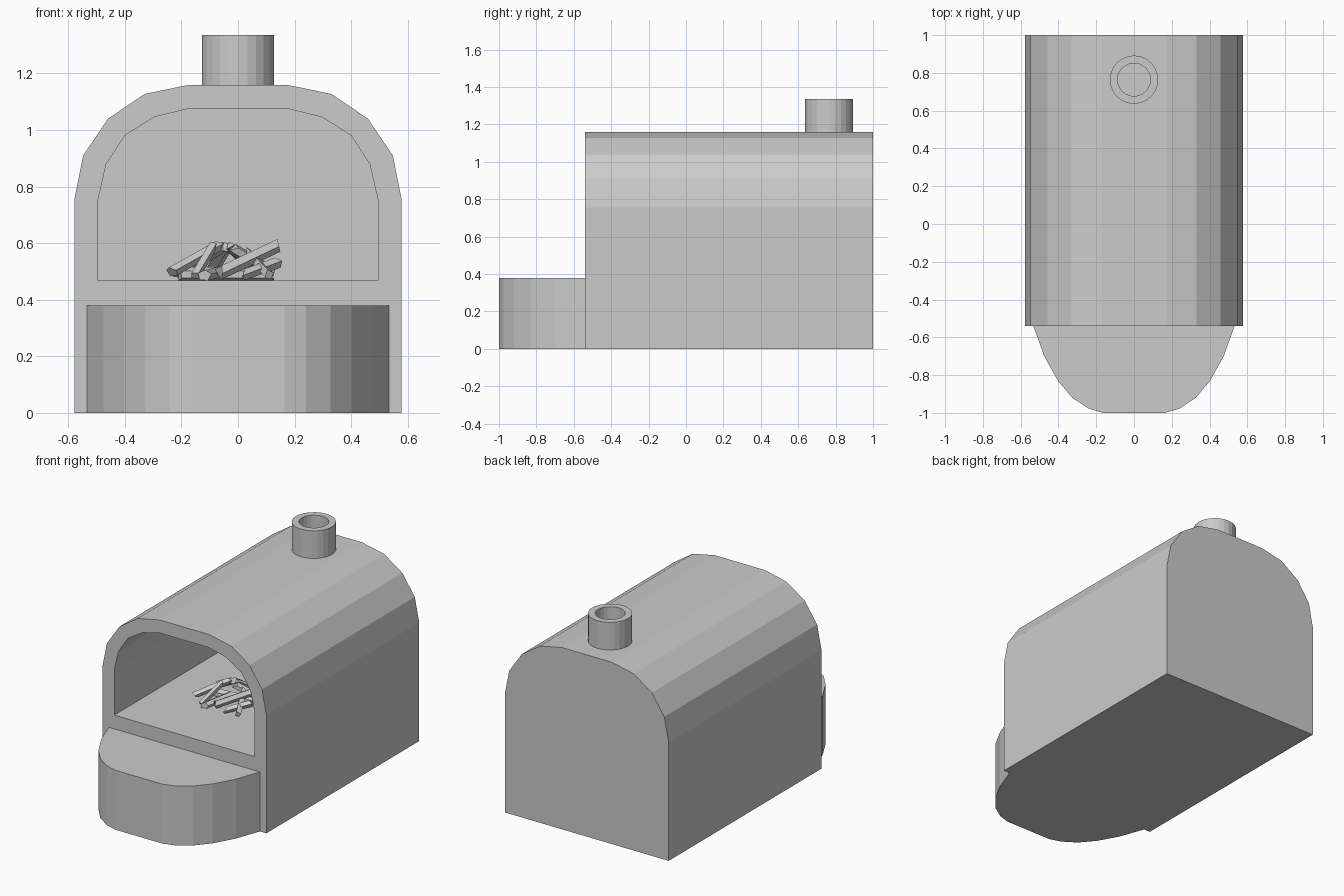
import bpy, bmesh, math, random
from mathutils import Vector

if "Cube" in bpy.data.objects:
    bpy.data.objects.remove(bpy.data.objects["Cube"])

random.seed(4)


def make_object(name, bm):
    bmesh.ops.recalc_face_normals(bm, faces=bm.faces)
    mesh = bpy.data.meshes.new(name)
    bm.to_mesh(mesh)
    bm.free()
    ob = bpy.data.objects.new(name, mesh)
    bpy.context.collection.objects.link(ob)
    return ob


def mirrored(half):
    """Closed outline from its right half, listed from the base upward."""
    return half + [(-x, v) for x, v in reversed(half)]


def bridge(bm, a, b):
    n = len(a)
    for i in range(n):
        j = (i + 1) % n
        bm.faces.new((a[i], a[j], b[j], b[i]))


# Oven body: arched shell with a deep firebox open at the front
outer = mirrored([(.578, 0), (.578, .755), (.547, .91), (.459, 1.04), (.33, 1.127), (.175, 1.159)])
inner = mirrored([(.494, .467), (.494, .755), (.466, .878), (.40, .98), (.297, 1.045), (.172, 1.076)])
bm = bmesh.new()
rings = [[bm.verts.new((x, y, z)) for x, z in profile]
         for profile, y in ((outer, 1), (outer, -.54), (inner, -.54), (inner, .915))]
for a, b in zip(rings, rings[1:]):
    bridge(bm, a, b)
bm.faces.new(rings[0])
bm.faces.new(rings[-1])
make_object("oven_body", bm)

# Rounded hearth ledge in front
ledge = mirrored([(.533, -.54), (.475, -.70), (.403, -.83), (.327, -.92), (.24, -.977), (.165, -1)])
bm = bmesh.new()
low, high = [[bm.verts.new((x, y, z)) for x, y in ledge] for z in (0, .379)]
bridge(bm, low, high)
bm.faces.new(low)
bm.faces.new(high)
make_object("hearth_ledge", bm)

# Chimney pipe
bm = bmesh.new()
sides = 24
rings = []
for r, z in ((.087, 1.159), (.087, 1.335), (.128, 1.335), (.128, 1.159)):
    rings.append([bm.verts.new((r * math.cos(k * math.tau / sides),
                                .764 + r * math.sin(k * math.tau / sides), z))
                  for k in range(sides)])
for a, b in zip(rings, rings[1:] + rings[:1]):
    bridge(bm, a, b)
make_object("chimney", bm)


# Firewood: irregular split logs piled on the firebox floor
def split_log(name, start, end, r, sides=5):
    start, end = Vector(start), Vector(end)
    axis = (end - start).normalized()
    side = axis.cross(Vector((0, 0, 1))).normalized()
    up = side.cross(axis)
    turn = random.uniform(0, math.tau)
    shape = [(turn + math.tau * k / sides, r * random.uniform(.7, 1.1)) for k in range(sides)]
    bm = bmesh.new()
    ends = []
    for p, direction in ((start, -1), (end, 1)):
        ring = []
        for a, rad in shape:
            q = p + side * math.cos(a) * rad + up * math.sin(a) * rad
            q += axis * direction * random.uniform(-.015, .015)
            q.z = max(q.z, .467)
            ring.append(bm.verts.new(q))
        ends.append(ring)
    bridge(bm, *ends)
    for ring in ends:
        bm.faces.new(ring)
    make_object(name, bm)


logs = [
    ((-.23, -.10, .50), (-.07, .02, .59), .028, 5),
    ((-.15, -.15, .49), (-.09, -.03, .59), .020, 4),
    ((-.06, -.13, .50), (.14, -.01, .595), .026, 5),
    ((.11, -.16, .485), (.04, .00, .56), .022, 4),
    ((-.12, -.17, .485), (-.06, .03, .50), .024, 5),
    ((.02, -.15, .485), (.14, -.07, .53), .020, 4),
    ((.13, .08, .49), (-.02, .00, .58), .026, 5),
    ((.06, .18, .49), (-.03, .02, .59), .024, 4),
    ((-.10, .19, .49), (-.04, .03, .59), .026, 5),
    ((-.21, .10, .49), (-.06, .03, .58), .024, 4),
    ((-.20, .00, .49), (.11, .04, .49), .026, 5),
]
for i, spec in enumerate(logs, 1):
    split_log(f"firewood_log_{i}", *spec)
